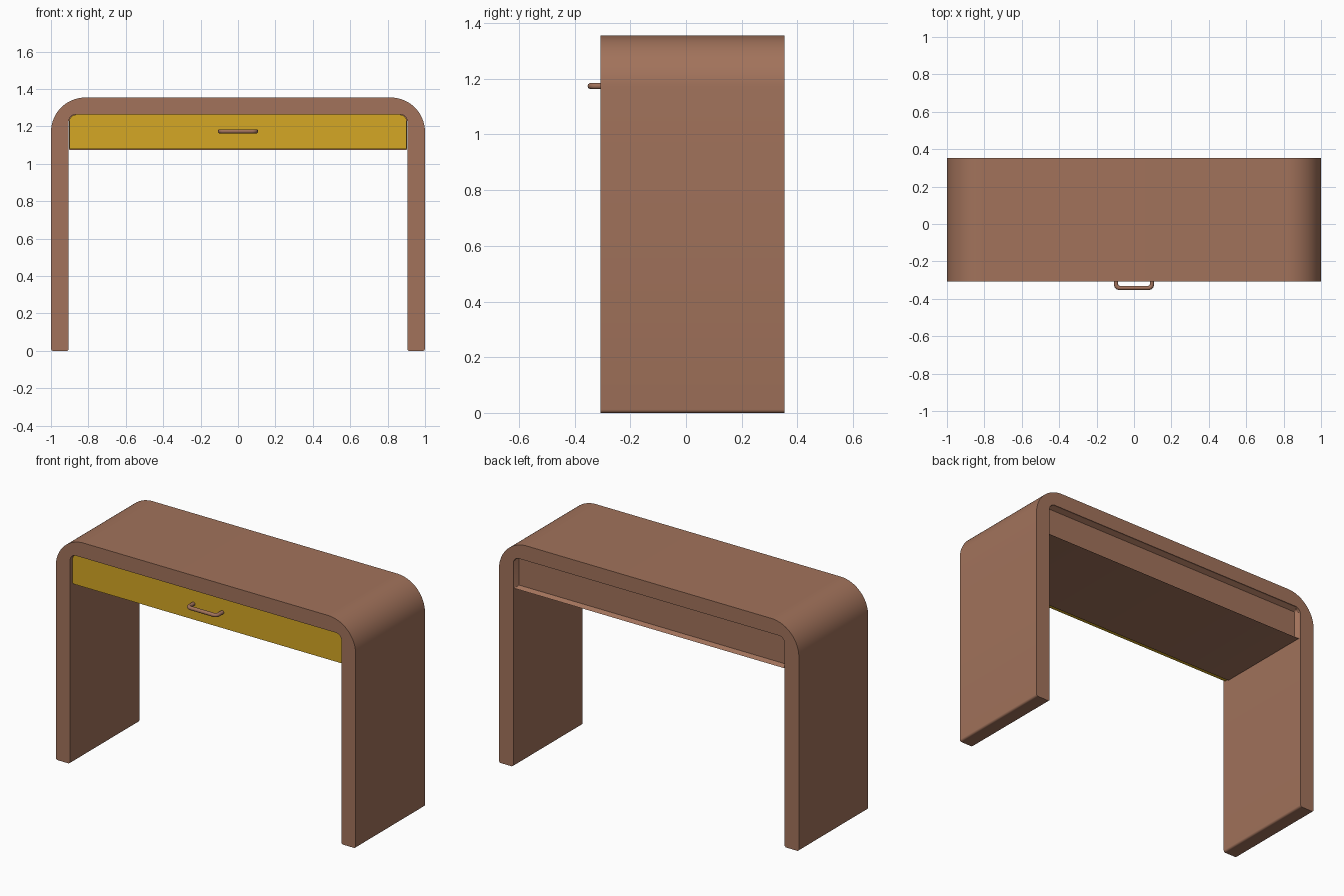
import bpy, bmesh, math

if "Cube" in bpy.data.objects:
    bpy.data.objects.remove(bpy.data.objects["Cube"])


def material(name, rgb):
    m = bpy.data.materials.new(name)
    m.diffuse_color = (*rgb, 1)
    m.use_nodes = True
    m.node_tree.nodes["Principled BSDF"].inputs["Base Color"].default_value = m.diffuse_color
    return m


brown = material("warm brown", (0.36, 0.17, 0.105))
gold = material("gold", (0.66, 0.39, 0.018))


def arc(cx, cz, r, a0, a1, n):
    return [(cx + r * math.cos(math.radians(a0 + (a1 - a0) * i / n)),
             cz + r * math.sin(math.radians(a0 + (a1 - a0) * i / n))) for i in range(n + 1)]


def mirrored(half):
    # close a right-hand outline with its left-hand copy
    return half + [(-x, z) for x, z in reversed(half)]


def extrude(name, pts, y0, y1, mat, recess=None):
    bm = bmesh.new()
    front = bm.faces.new([bm.verts.new((x, y0, z)) for x, z in pts])
    res = bmesh.ops.extrude_face_region(bm, geom=[front], use_keep_orig=True)
    for v in [g for g in res["geom"] if isinstance(g, bmesh.types.BMVert)]:
        v.co.y = y1
    bmesh.ops.recalc_face_normals(bm, faces=bm.faces[:])
    if recess:
        back = max(bm.faces, key=lambda f: f.calc_center_median().y)
        bmesh.ops.inset_region(bm, faces=[back], thickness=recess[0])
        for v in back.verts:
            v.co.y -= recess[1]
    me = bpy.data.meshes.new(name)
    bm.to_mesh(me)
    bm.free()
    ob = bpy.data.objects.new(name, me)
    bpy.context.collection.objects.link(ob)
    me.materials.append(mat)
    bpy.ops.object.select_all(action='DESELECT')
    ob.select_set(True)
    bpy.context.view_layer.objects.active = ob
    bpy.ops.object.shade_smooth_by_angle(angle=math.radians(35))
    return ob


# waterfall frame: two legs and top in one bent slab
inner = arc(0.867, 1.227, 0.038, 90, 0, 8) + arc(0.917, 0.012, 0.012, 180, 270, 4)
outer = arc(0.988, 0.012, 0.012, -90, 0, 4) + arc(0.815, 1.17, 0.185, 0, 90, 20)
extrude("desk_frame", mirrored(inner + outer), -0.307, 0.353, brown)


def drawer_outline(w, z0, z1, r):
    return mirrored(arc(w - 0.008, z0 + 0.008, 0.008, -90, 0, 3)
                    + arc(w - r, z1 - r, r, 0, 90, 8))


# drawer case with recessed back panel, and drawer front
extrude("drawer_case", drawer_outline(0.904, 1.073, 1.264, 0.02), -0.26, 0.345, brown, (0.014, 0.025))
extrude("drawer_front", drawer_outline(0.902, 1.079, 1.263, 0.036), -0.287, -0.26, gold)

# bent bar handle
half = [(0.096, -0.28)] + arc(0.076, -0.322, 0.02, 0, -90, 6)
path = mirrored(half)
cu = bpy.data.curves.new("handle", 'CURVE')
cu.dimensions = '3D'
cu.bevel_depth = 0.0115
cu.bevel_resolution = 3
cu.use_fill_caps = True
sp = cu.splines.new('POLY')
sp.points.add(len(path) - 1)
for p, (x, y) in zip(sp.points, path):
    p.co = (x, y, 1.174, 1)
cu.materials.append(brown)
handle = bpy.data.objects.new("handle", cu)
bpy.context.collection.objects.link(handle)
